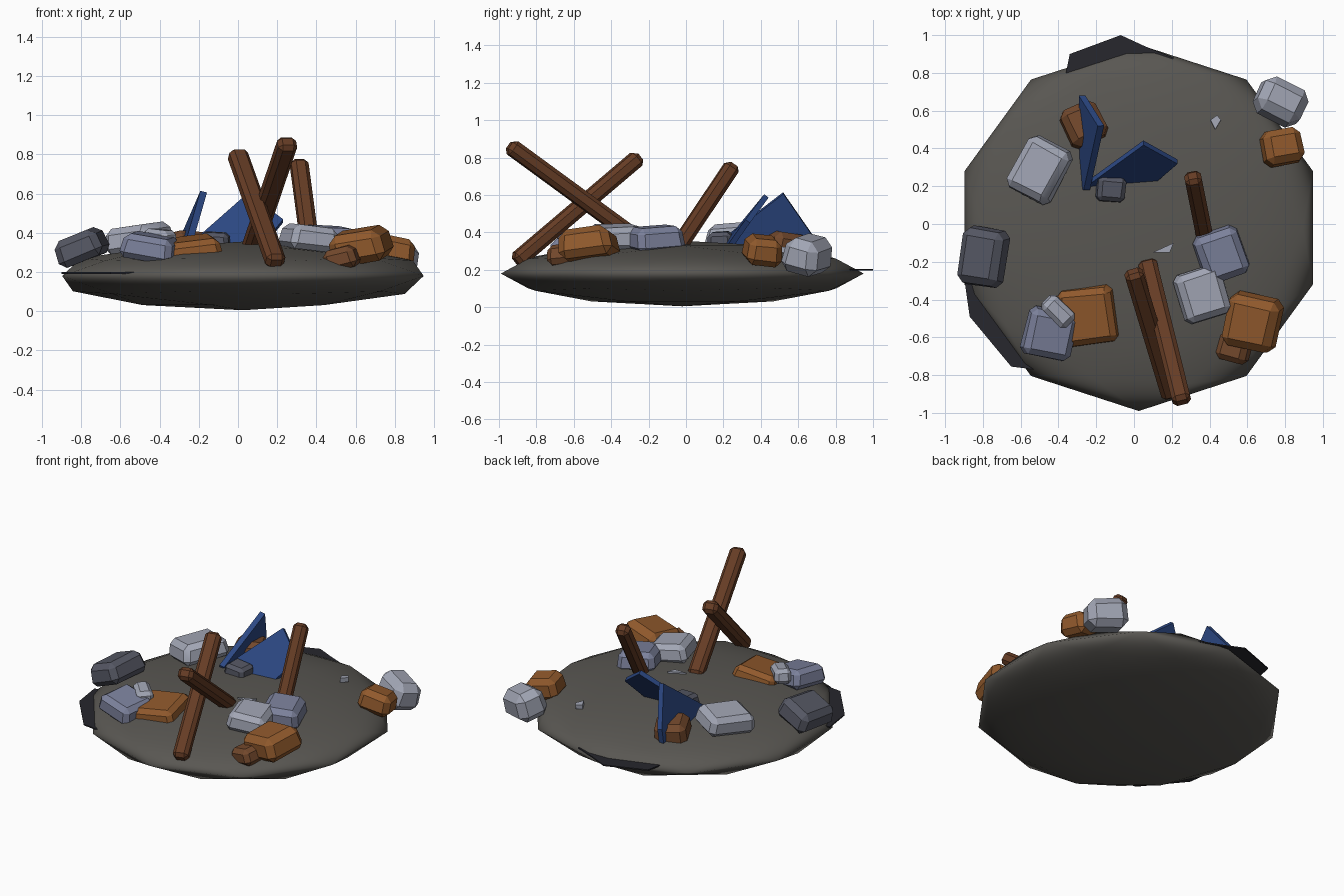
import bpy, bmesh, random
from math import radians
from mathutils import Vector, Matrix, Euler

if "Cube" in bpy.data.objects:
    bpy.data.objects.remove(bpy.data.objects["Cube"])

random.seed(4)
COLORS = {
    "soil": (0.10, 0.095, 0.085), "char": (0.02, 0.02, 0.026),
    "pale": (0.36, 0.38, 0.46), "slate": (0.20, 0.22, 0.33),
    "dark": (0.09, 0.095, 0.125), "rust": (0.28, 0.10, 0.025),
    "clay": (0.17, 0.065, 0.025), "wood": (0.13, 0.045, 0.018),
    "blue": (0.025, 0.065, 0.23)}
MATS = {}
for key, rgb in COLORS.items():
    MATS[key] = bpy.data.materials.new(key)
    MATS[key].diffuse_color = (*rgb, 1)


def finish(bm, name, color, matrix=Matrix(), smooth=30):
    bmesh.ops.recalc_face_normals(bm, faces=bm.faces)
    me = bpy.data.meshes.new(name)
    bm.to_mesh(me)
    bm.free()
    me.polygons.foreach_set("use_smooth", [smooth > 0] * len(me.polygons))
    me.set_sharp_from_angle(angle=radians(smooth))
    me.materials.append(MATS[color])
    ob = bpy.data.objects.new(name, me)
    ob.matrix_world = matrix
    bpy.context.collection.objects.link(ob)
    return ob


def chamfered_box(size, bevel, taper=1.0, jitter=0.0):
    bm = bmesh.new()
    bmesh.ops.create_cube(bm, size=1)
    for v in bm.verts:
        k = taper if v.co.z > 0 else 1
        j = [1 - random.random() * jitter for _ in range(3)]
        v.co = Vector((v.co.x * size[0] * k * j[0], v.co.y * size[1] * k * j[1],
                       v.co.z * size[2] * j[2]))
    bmesh.ops.bevel(bm, geom=bm.edges[:], offset=bevel, segments=1, affect='EDGES')
    return bm


def rock(name, color, loc, size, rot):
    bm = chamfered_box(size, min(size) * 0.23, 0.9, 0.1)
    m = Matrix.Translation(loc) @ Euler([radians(a) for a in rot]).to_matrix().to_4x4()
    finish(bm, name, color, m)


def beam(name, a, b, width=0.1, depth=0.085):
    a, b = Vector(a), Vector(b)
    z = (b - a).normalized()
    x = z.cross(Vector((0, 0, 1))).normalized()
    m = Matrix((x, z.cross(x), z)).transposed().to_4x4()
    bm = chamfered_box((width, depth, (b - a).length), 0.022)
    finish(bm, name, "wood", Matrix.Translation((a + b) / 2) @ m)


def plate(name, color, pts, thick):
    bm = bmesh.new()
    f = bm.faces.new([bm.verts.new(p) for p in pts])
    f.normal_update()
    n = f.normal * thick
    bmesh.ops.translate(bm, vec=-n / 2, verts=bm.verts)
    ext = bmesh.ops.extrude_face_region(bm, geom=[f], use_keep_orig=True)
    bmesh.ops.translate(bm, vec=n, verts=[v for v in ext["geom"]
                                         if isinstance(v, bmesh.types.BMVert)])
    finish(bm, name, color, smooth=0)


# Lens-shaped mound with a ten-sided rim
bm = bmesh.new()
bmesh.ops.create_icosphere(bm, subdivisions=2, radius=1)
finish(bm, "mound", "soil",
       Matrix.Translation((0.025, -0.02, 0.18)) @ Matrix.Diagonal((0.97, 0.97, 0.175, 1)), 40)

# Scorched sheets poking out at the rim
plate("scorched_sheet_back", "char", [(-0.36, 0.80, 0.2), (-0.34, 0.9, 0.2), (-0.07, 1.0, 0.2),
      (0.06, 0.94, 0.2), (0.21, 0.88, 0.2), (0.1, 0.7, 0.2), (-0.2, 0.65, 0.2)], 0.008)
plate("scorched_sheet_left", "char", [(-0.9, -0.28, 0.195), (-0.87, -0.49, 0.195),
      (-0.65, -0.755, 0.195), (-0.53, -0.77, 0.195), (-0.5, -0.6, 0.195),
      (-0.7, -0.3, 0.195)], 0.008)

# Rubble stones: colour, position, size, rotation in degrees
ROCKS = [
    ("pale", (-0.50, 0.29, 0.375), (0.28, 0.34, 0.14), (4, -8, -29)),
    ("dark", (-0.80, -0.175, 0.325), (0.27, 0.33, 0.15), (3, -22, -9)),
    ("slate", (-0.445, -0.585, 0.325), (0.29, 0.28, 0.13), (4, 10, -12)),
    ("pale", (-0.40, -0.465, 0.37), (0.20, 0.12, 0.10), (0, 6, -45)),
    ("rust", (-0.245, -0.485, 0.315), (0.32, 0.33, 0.12), (6, -8, 8)),
    ("clay", (-0.265, 0.53, 0.33), (0.23, 0.24, 0.15), (-8, 4, 25)),
    ("dark", (-0.12, 0.185, 0.36), (0.17, 0.15, 0.09), (3, 4, -5)),
    ("pale", (0.78, 0.65, 0.28), (0.29, 0.23, 0.20), (-14, 8, -27)),
    ("rust", (0.785, 0.41, 0.305), (0.23, 0.21, 0.15), (-6, 12, 10)),
    ("slate", (0.465, -0.165, 0.365), (0.27, 0.29, 0.14), (4, 4, 20)),
    ("pale", (0.365, -0.37, 0.375), (0.28, 0.30, 0.13), (2, 6, 17)),
    ("rust", (0.625, -0.52, 0.335), (0.31, 0.31, 0.17), (8, -10, -12)),
    ("clay", (0.53, -0.655, 0.27), (0.19, 0.17, 0.12), (5, -14, -15)),
]
for i, (color, loc, size, rot) in enumerate(ROCKS, 1):
    rock(f"rubble_stone_{i:02d}", color, loc, size, rot)

# Small chips just breaking the surface
plate("stone_chip_back", "pale", [(0.405, 0.55, 0.305), (0.44, 0.575, 0.305),
      (0.46, 0.55, 0.305), (0.43, 0.50, 0.31)], 0.03)
plate("stone_chip_middle", "pale", [(0.10, -0.15, 0.34), (0.21, -0.10, 0.34),
      (0.19, -0.15, 0.34)], 0.03)

# Charred timber beams
beam("beam_left", (0.195, -0.91, 0.245), (-0.005, -0.25, 0.805))
beam("beam_crossing", (0.07, -0.20, 0.32), (0.255, -0.945, 0.865))
beam("beam_right", (0.375, -0.07, 0.28), (0.31, 0.255, 0.765), 0.09, 0.085)

# Upright blue metal shards
plate("blue_shard_left", "blue", [(-0.175, 0.52, 0.61), (-0.275, 0.68, 0.38), (-0.275, 0.66, 0.27),
      (-0.27, 0.20, 0.29), (-0.25, 0.18, 0.35)], 0.035)
plate("blue_shard_right", "blue", [(0.05, 0.43, 0.595), (-0.24, 0.22, 0.34), (-0.22, 0.18, 0.29),
      (0.09, 0.21, 0.29), (0.23, 0.33, 0.46)], 0.03)

for m in bpy.data.materials:
    if m.users and not m.is_grease_pencil:
        m.use_nodes = True
        m.node_tree.nodes["Principled BSDF"].inputs["Base Color"].default_value = m.diffuse_color
